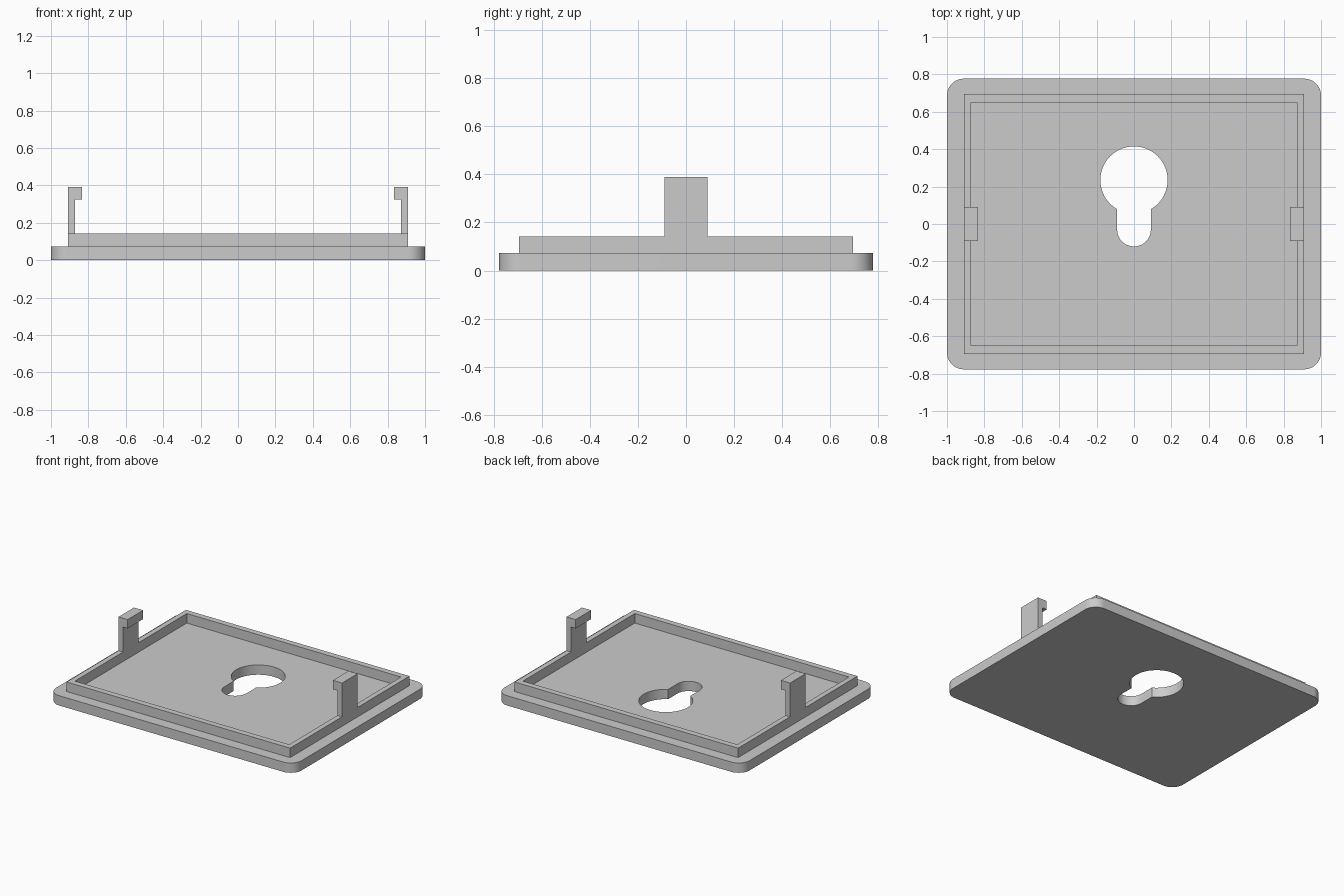
import bpy, bmesh
from math import pi, cos, sin, acos
from mathutils import Matrix

cube = bpy.data.objects.get("Cube")
if cube:
    bpy.data.objects.remove(cube, do_unlink=True)

grey = bpy.data.materials.new("grey plastic")
grey.use_nodes = True
colour = (0.6, 0.6, 0.6, 1)
grey.diffuse_color = colour
grey.node_tree.nodes["Principled BSDF"].inputs["Base Color"].default_value = colour


def arc(cx, cy, r, start, end, steps):
    """Points along a circular arc."""
    angles = [start + (end - start) * i / steps for i in range(steps + 1)]
    return [(cx + r * cos(a), cy + r * sin(a)) for a in angles]


def rectangle(hx, hy):
    return [(-hx, -hy), (hx, -hy), (hx, hy), (-hx, hy)]


def rounded_rectangle(hx, hy, r):
    points = []
    for i, (sx, sy) in enumerate([(1, 1), (-1, 1), (-1, -1), (1, -1)]):
        points += arc(sx * (hx - r), sy * (hy - r), r, i * pi / 2, (i + 1) * pi / 2, 12)
    return points


def extrude_outlines(name, outlines, z0, z1, turn=None):
    """Fill nested outlines (inner ones are holes) and extrude from z0 to z1."""
    curve = bpy.data.curves.new(name, "CURVE")
    curve.dimensions = "2D"
    curve.fill_mode = "BOTH"
    curve.extrude = (z1 - z0) / 2
    for outline in outlines:
        spline = curve.splines.new("POLY")
        spline.points.add(len(outline) - 1)
        for point, (x, y) in zip(spline.points, outline):
            point.co = (x, y, 0, 1)
        spline.use_cyclic_u = True
    helper = bpy.data.objects.new(name + " outline", curve)
    bpy.context.collection.objects.link(helper)
    bpy.context.view_layer.update()
    depsgraph = bpy.context.evaluated_depsgraph_get()
    mesh = bpy.data.meshes.new_from_object(helper.evaluated_get(depsgraph))
    bpy.data.objects.remove(helper, do_unlink=True)
    bpy.data.curves.remove(curve)

    # Weld caps to walls, place, and clean up normals
    bm = bmesh.new()
    bm.from_mesh(mesh)
    bmesh.ops.remove_doubles(bm, verts=bm.verts, dist=1e-4)
    bm.transform(Matrix.Translation((0, 0, (z0 + z1) / 2)))
    if turn:
        bm.transform(turn)
    bmesh.ops.recalc_face_normals(bm, faces=bm.faces)
    bm.to_mesh(mesh)
    bm.free()
    mesh.name = name
    mesh.materials.clear()
    mesh.materials.append(grey)
    obj = bpy.data.objects.new(name, mesh)
    bpy.context.collection.objects.link(obj)
    bpy.ops.object.select_all(action="DESELECT")
    obj.select_set(True)
    bpy.context.view_layer.objects.active = obj
    bpy.ops.object.shade_smooth_by_angle(angle=pi / 6)
    return obj


# Base plate with rounded corners and a keyhole opening
big, small = 0.18, 0.09
neck = acos(small / big)
keyhole = arc(0, 0.235, big, -neck, pi + neck, 48) + arc(0, -0.03, small, pi, 2 * pi, 24)
extrude_outlines("base_plate", [rounded_rectangle(1, 0.777, 0.09), keyhole], 0, 0.072)

# Raised rim on the plate
extrude_outlines("rim", [rectangle(0.91, 0.694), rectangle(0.872, 0.65)], 0.072, 0.142)

# Hooked clips standing on the rim, hooks pointing inwards
upright = Matrix.Rotation(pi / 2, 4, "X")
for side, sign in (("left", 1), ("right", -1)):
    hook = [(0.872, 0.142), (0.91, 0.142), (0.91, 0.39), (0.835, 0.39),
            (0.835, 0.325), (0.872, 0.325)]
    profile = [(sign * x, z) for x, z in hook]
    extrude_outlines(side + "_clip", [profile], -0.09, 0.09, upright)
